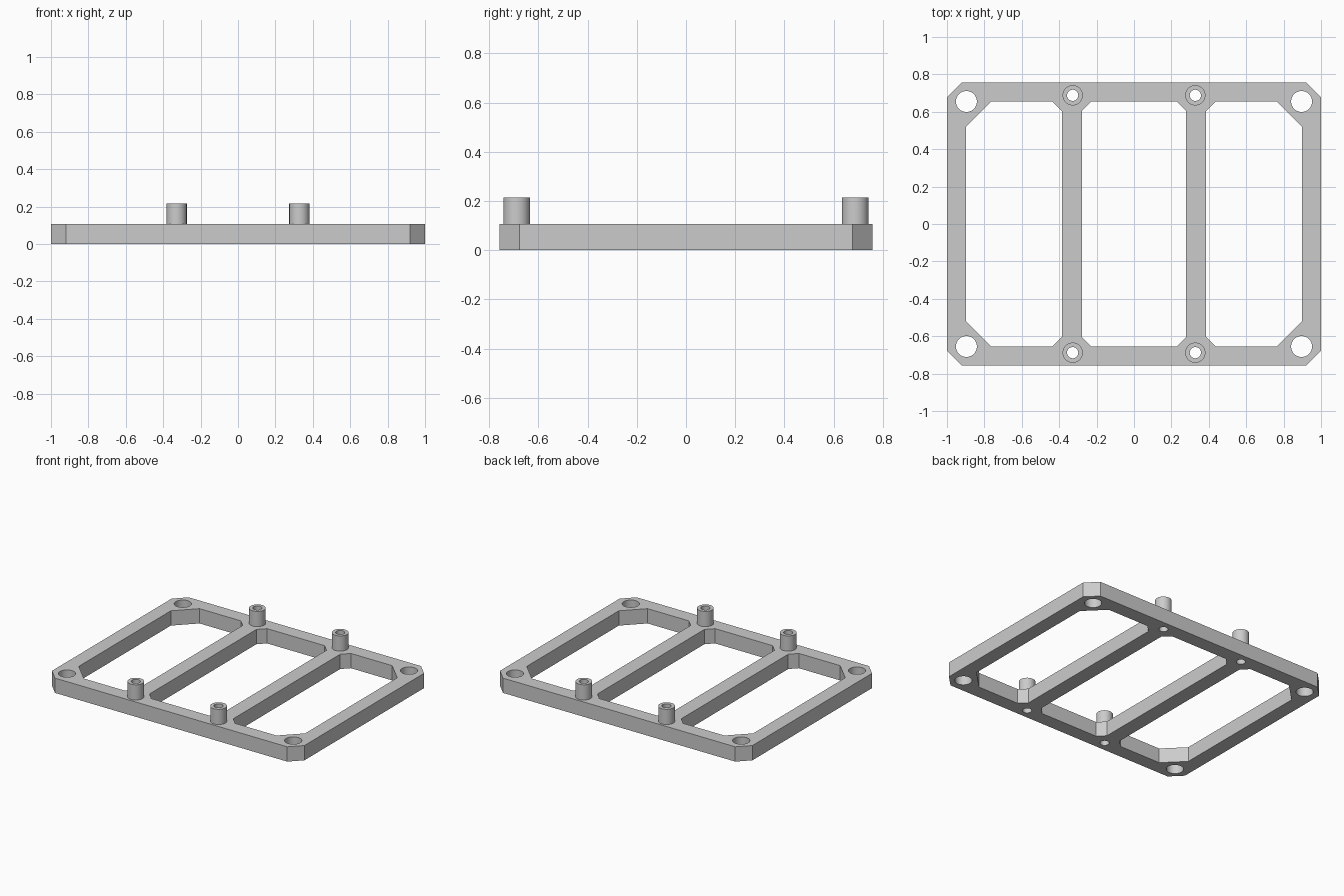
import bpy
import bmesh
from math import cos, sin, tau

cube = bpy.data.objects.get("Cube")
if cube:
    bpy.data.objects.remove(cube, do_unlink=True)

HALF_X, HALF_Y = 1.0, 0.757
PLATE_TOP, POST_TOP = 0.106, 0.215
POST_X, POST_Y = 0.328, 0.688
BORE = 0.03

grey = bpy.data.materials.new("light grey")
grey.use_nodes = True
grey.diffuse_color = (0.6, 0.6, 0.6, 1)
grey.node_tree.nodes["Principled BSDF"].inputs["Base Color"].default_value = (0.6, 0.6, 0.6, 1)


def circle(cx, cy, r, count=48):
    return [(cx + r * cos(tau * i / count), cy + r * sin(tau * i / count)) for i in range(count)]


def chamfered(x0, x1, half_y, left, right):
    """Upright rectangle with its left and right corners cut at 45 degrees."""
    return [(x0 + left, -half_y), (x1 - right, -half_y),
            (x1, -half_y + right), (x1, half_y - right),
            (x1 - right, half_y), (x0 + left, half_y),
            (x0, half_y - left), (x0, -half_y + left)]


def extrude_outlines(name, outlines, z0, z1, open_bottom=False):
    """Fill nested outlines, the inner ones as holes, and extrude from z0 to z1."""
    curve = bpy.data.curves.new(name + " outline", "CURVE")
    curve.dimensions = "2D"
    curve.fill_mode = "BOTH"
    curve.extrude = (z1 - z0) / 2
    for points in outlines:
        spline = curve.splines.new("POLY")
        spline.points.add(len(points) - 1)
        for p, (x, y) in zip(spline.points, points):
            p.co = (x, y, 0, 1)
        spline.use_cyclic_u = True
    helper = bpy.data.objects.new(name + " outline", curve)
    bpy.context.collection.objects.link(helper)
    bpy.context.view_layer.update()
    graph = bpy.context.evaluated_depsgraph_get()
    mesh = bpy.data.meshes.new_from_object(helper.evaluated_get(graph))
    bpy.data.objects.remove(helper, do_unlink=True)
    bpy.data.curves.remove(curve)

    bm = bmesh.new()
    bm.from_mesh(mesh)
    bmesh.ops.remove_doubles(bm, verts=bm.verts, dist=0.0001)
    bmesh.ops.translate(bm, verts=bm.verts, vec=(0, 0, (z0 + z1) / 2))
    bmesh.ops.recalc_face_normals(bm, faces=bm.faces)
    if open_bottom:
        hidden = [f for f in bm.faces if f.normal.z < -0.9]
        bmesh.ops.delete(bm, geom=hidden, context="FACES")
    bm.to_mesh(mesh)
    bm.free()
    mesh.materials.clear()
    mesh.materials.append(grey)

    obj = bpy.data.objects.new(name, mesh)
    bpy.context.collection.objects.link(obj)
    bpy.ops.object.select_all(action="DESELECT")
    obj.select_set(True)
    bpy.context.view_layer.objects.active = obj
    bpy.ops.object.shade_smooth_by_angle(angle=0.5)
    return obj


# Frame: chamfered plate with three openings, corner holes and post bores
outlines = [
    chamfered(-HALF_X, HALF_X, HALF_Y, 0.08, 0.08),
    chamfered(-0.897, -0.386, 0.655, 0.134, 0.05),
    chamfered(-0.278, 0.278, 0.655, 0.05, 0.05),
    chamfered(0.386, 0.897, 0.655, 0.05, 0.134),
]
for sx in (-1, 1):
    for sy in (-1, 1):
        outlines.append(circle(sx * 0.896, sy * 0.655, 0.056))
        outlines.append(circle(sx * POST_X, sy * POST_Y, BORE))
extrude_outlines("frame", outlines, 0, PLATE_TOP)

# Hollow mounting posts over the bores
for side, sx in (("right", -1), ("left", 1)):
    for end, sy in (("front", -1), ("back", 1)):
        x, y = sx * POST_X, sy * POST_Y
        extrude_outlines(f"{end}_{side}_post", [circle(x, y, 0.054), circle(x, y, BORE)],
                         PLATE_TOP, POST_TOP, open_bottom=True)
